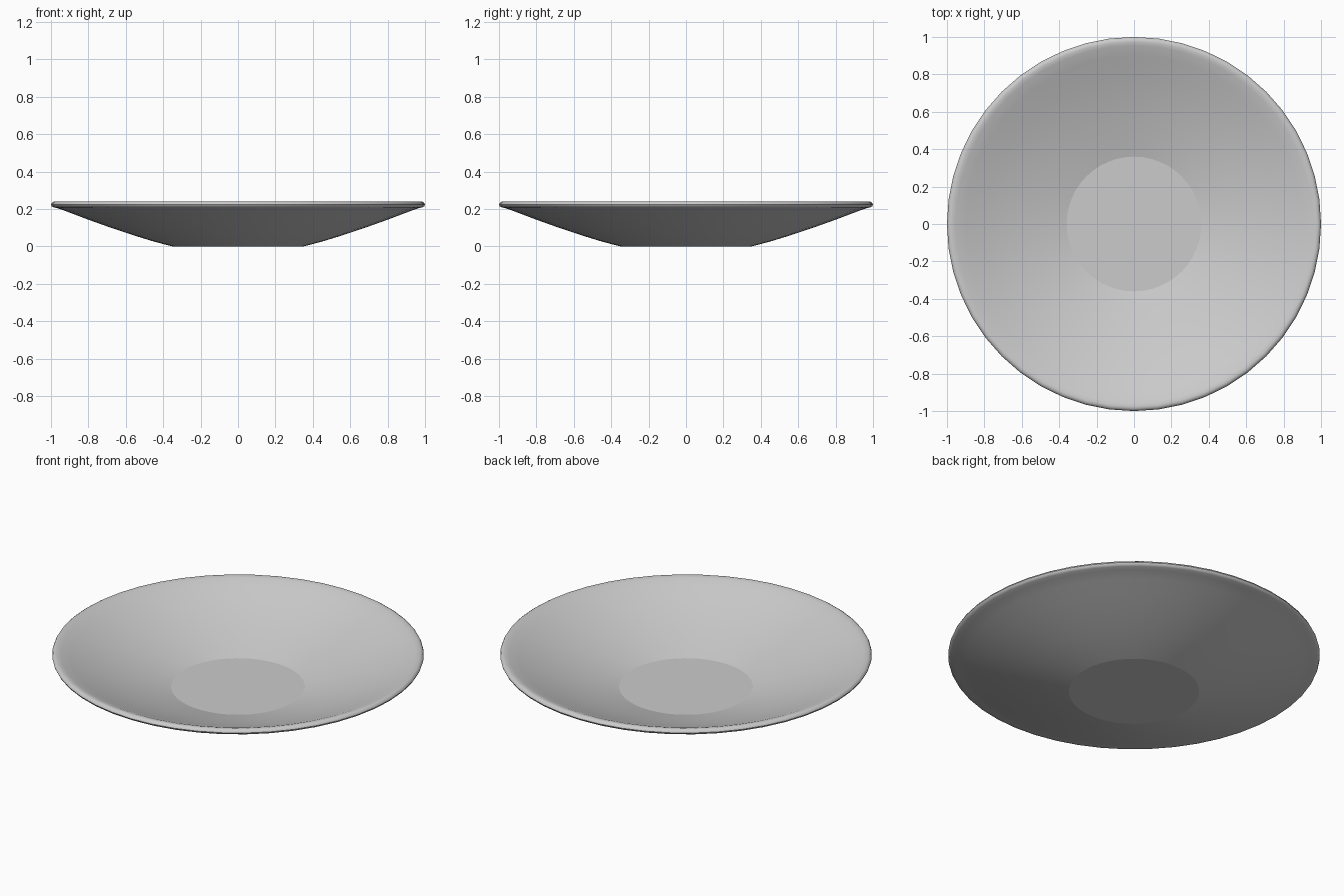
import bpy, bmesh, math

if "Cube" in bpy.data.objects:
    bpy.data.objects.remove(bpy.data.objects["Cube"])

SEGMENTS = 48

# Plate cross-section (radius, height): underside, rounded rim, inside, floor
underside = [(0.35, 0.0), (0.45, 0.026), (0.56, 0.06), (0.68, 0.1),
             (0.80, 0.143), (0.90, 0.181), (0.96, 0.203)]
rim = [(0.985, 0.209), (0.996, 0.215), (1.0, 0.224), (0.996, 0.233), (0.987, 0.239), (0.975, 0.24)]
inside = [(0.955, 0.235), (0.90, 0.213), (0.80, 0.172), (0.68, 0.128),
          (0.56, 0.09), (0.45, 0.058), (0.36, 0.034)]
profile = underside + rim + inside

bm = bmesh.new()
rings = []
for r, z in profile:
    rings.append([bm.verts.new((r * math.cos(2 * math.pi * i / SEGMENTS),
                                r * math.sin(2 * math.pi * i / SEGMENTS), z))
                  for i in range(SEGMENTS)])
for a, b in zip(rings, rings[1:]):
    for i in range(SEGMENTS):
        j = (i + 1) % SEGMENTS
        bm.faces.new((a[i], a[j], b[j], b[i]))

# Flat base and flat inner floor
bm.faces.new(list(reversed(rings[0])))
bm.faces.new(rings[-1])
bmesh.ops.recalc_face_normals(bm, faces=bm.faces)

mesh = bpy.data.meshes.new("plate")
bm.to_mesh(mesh)
bm.free()
plate = bpy.data.objects.new("plate", mesh)
bpy.context.collection.objects.link(plate)

# Smooth walls; the base and floor stay flat with crisp edges
bpy.context.view_layer.objects.active = plate
plate.select_set(True)
bpy.ops.object.shade_smooth_by_angle(angle=math.radians(40))
for edge in mesh.edges:
    radii = [mesh.vertices[v].co.xy.length for v in edge.vertices]
    if max(radii) < 0.37:
        edge.use_edge_sharp = True
